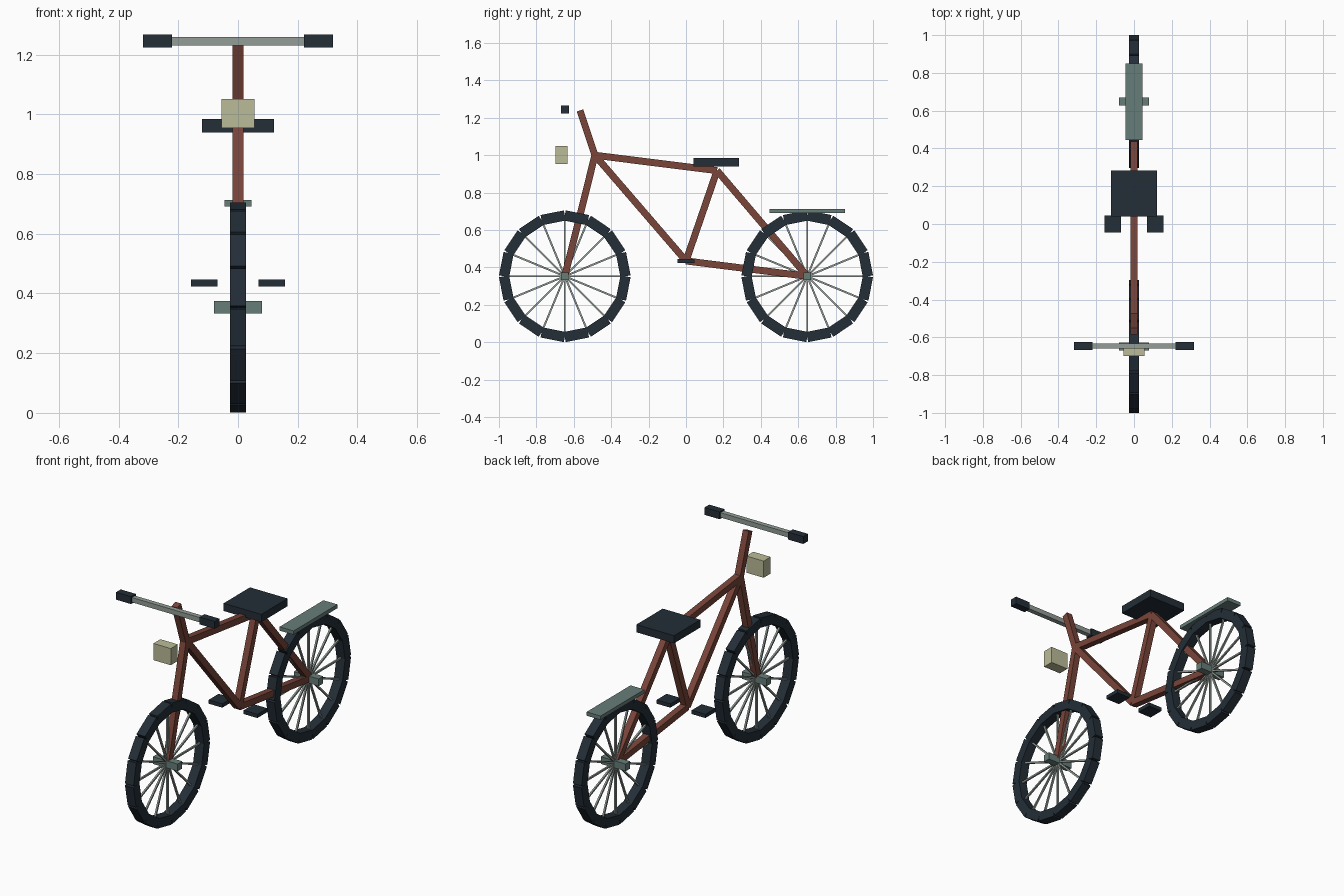
import bpy, bmesh, math
from mathutils import Matrix, Vector

cube = bpy.data.objects.get("Cube")
if cube:
    bpy.data.objects.remove(cube, do_unlink=True)


def material(name, rgb):
    m = bpy.data.materials.new(name)
    m.use_nodes = True
    m.diffuse_color = (*rgb, 1)
    m.node_tree.nodes["Principled BSDF"].inputs["Base Color"].default_value = (*rgb, 1)
    return m


DARK = material("dark rubber", (0.017, 0.027, 0.038))
RED = material("rust red paint", (0.19, 0.058, 0.041))
METAL = material("green grey metal", (0.135, 0.205, 0.19))
CHROME = material("light grey metal", (0.29, 0.34, 0.31))
LAMP = material("pale lamp", (0.50, 0.50, 0.32))


def finish(name, bm, mat):
    mesh = bpy.data.meshes.new(name)
    bm.to_mesh(mesh)
    bm.free()
    mesh.materials.append(mat)
    obj = bpy.data.objects.new(name, mesh)
    bpy.context.collection.objects.link(obj)
    return obj


def box(name, centre, size, mat):
    bm = bmesh.new()
    bmesh.ops.create_cube(bm, size=1, matrix=Matrix.Translation(centre) @ Matrix.Diagonal((*size, 1)))
    return finish(name, bm, mat)


def add_beam(bm, a, b, thick):
    """Square bar between two (y, z) points in the centre plane."""
    a, b = Vector((0, *a)), Vector((0, *b))
    d = b - a
    turn = Matrix.Rotation(math.atan2(d.z, d.y), 4, 'X')
    size = Matrix.Diagonal((thick, d.length, thick, 1))
    bmesh.ops.create_cube(bm, size=1, matrix=Matrix.Translation((a + b) / 2) @ turn @ size)


def beam(name, a, b, thick, mat):
    bm = bmesh.new()
    add_beam(bm, a, b, thick)
    return finish(name, bm, mat)


# Wheels: segmented tyre, spokes and hub
AXLE_Y, AXLE_Z, RIM, TYRE, SEGMENTS = 0.648, 0.353, 0.325, 0.055, 16


def wheel(name, y):
    def at(i, r):
        t = 2 * math.pi * i / SEGMENTS
        return (y + r * math.cos(t), AXLE_Z + r * math.sin(t))
    tyre, spokes = bmesh.new(), bmesh.new()
    for i in range(SEGMENTS):
        add_beam(tyre, at(i, RIM), at(i + 1, RIM), TYRE)
        add_beam(spokes, (y, AXLE_Z), at(i, RIM), 0.01)
    finish(name + "_tyre", tyre, DARK)
    finish(name + "_spokes", spokes, CHROME)
    box(name + "_hub", (0, y, AXLE_Z), (0.16, 0.042, 0.042), METAL)


wheel("front_wheel", -AXLE_Y)
wheel("rear_wheel", AXLE_Y)

# Frame tubes
front_axle, rear_axle = (-AXLE_Y, AXLE_Z), (AXLE_Y, AXLE_Z)
head, stem_top = (-0.487, 1.0), (-0.567, 1.24)
saddle_joint, crank = (0.166, 0.918), (0, 0.435)
for name, a, b in (
    ("fork", front_axle, head),
    ("stem", head, stem_top),
    ("top_tube", head, saddle_joint),
    ("down_tube", head, crank),
    ("seat_tube", crank, saddle_joint),
    ("seat_stay", saddle_joint, rear_axle),
    ("chain_stay", crank, rear_axle),
):
    beam(name, a, b, 0.037, RED)

# Handlebar, lamp, seat and rack
box("handlebar", (0, -0.646, 1.245), (0.45, 0.028, 0.028), CHROME)
box("lamp", (0, -0.666, 1.002), (0.112, 0.064, 0.097), LAMP)
box("seat", (0, 0.162, 0.962), (0.242, 0.242, 0.045), DARK)
box("luggage_rack", (0, 0.648, 0.702), (0.09, 0.404, 0.022), METAL)

# Paired grips and pedals
for side, s in (("left", 1), ("right", -1)):
    box(side + "_grip", (s * 0.269, -0.646, 1.245), (0.097, 0.043, 0.043), DARK)
    box(side + "_pedal", (s * 0.113, 0, 0.435), (0.088, 0.092, 0.022), DARK)
